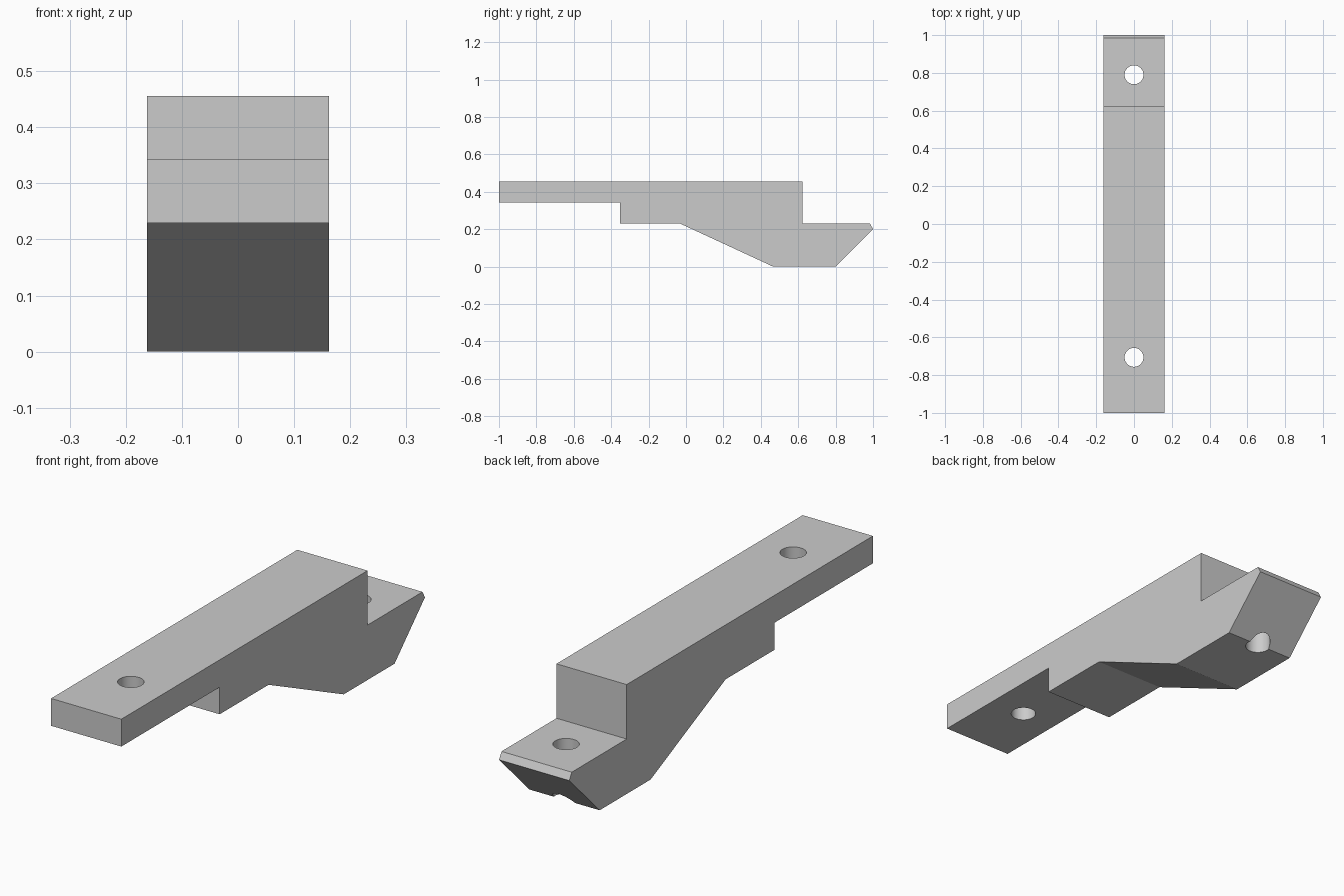
import bpy
import bmesh
import math

cube = bpy.data.objects.get("Cube")
if cube:
    bpy.data.objects.remove(cube, do_unlink=True)

HALF_WIDTH = 0.162

# Plain grey material
grey = bpy.data.materials.new("light grey")
grey.use_nodes = True
colour = (0.6, 0.6, 0.6, 1)
grey.diffuse_color = colour
grey.node_tree.nodes["Principled BSDF"].inputs["Base Color"].default_value = colour

# Side profile (y, z), extruded across the width
profile = [
    (-1, 0.456), (0.622, 0.456), (0.622, 0.229), (0.984, 0.229), (1, 0.2),
    (0.8, 0), (0.465, 0), (-0.03, 0.229), (-0.352, 0.229),
    (-0.352, 0.342), (-1, 0.342),
]
bm = bmesh.new()
side = bm.faces.new([bm.verts.new((-HALF_WIDTH, y, z)) for y, z in profile])
extruded = bmesh.ops.extrude_face_region(bm, geom=[side])["geom"]
bmesh.ops.translate(bm, vec=(2 * HALF_WIDTH, 0, 0),
                    verts=[v for v in extruded if isinstance(v, bmesh.types.BMVert)])
bmesh.ops.recalc_face_normals(bm, faces=bm.faces)
mesh = bpy.data.meshes.new("stepped_bracket")
bm.to_mesh(mesh)
bm.free()
mesh.materials.append(grey)
bracket = bpy.data.objects.new("stepped_bracket", mesh)
bpy.context.collection.objects.link(bracket)


# Vertical screw holes, one near each end
def drill(name, y):
    bpy.ops.mesh.primitive_cylinder_add(vertices=48, radius=0.05, depth=1,
                                        location=(0, y, 0.25))
    cutter = bpy.context.object
    cutter.name = name
    cutter.data.materials.append(grey)
    cutter.hide_render = True
    cut = bracket.modifiers.new(name, 'BOOLEAN')
    cut.operation = 'DIFFERENCE'
    cut.solver = 'EXACT'
    cut.object = cutter
    bpy.ops.object.select_all(action='DESELECT')
    bracket.select_set(True)
    bpy.context.view_layer.objects.active = bracket
    bpy.ops.object.modifier_apply(modifier=cut.name)
    bpy.data.objects.remove(cutter, do_unlink=True)


drill("front_hole", -0.706)
drill("back_hole", 0.79)

# Smooth hole walls, keep the body edges sharp
bpy.ops.object.shade_smooth_by_angle(angle=math.radians(20))
